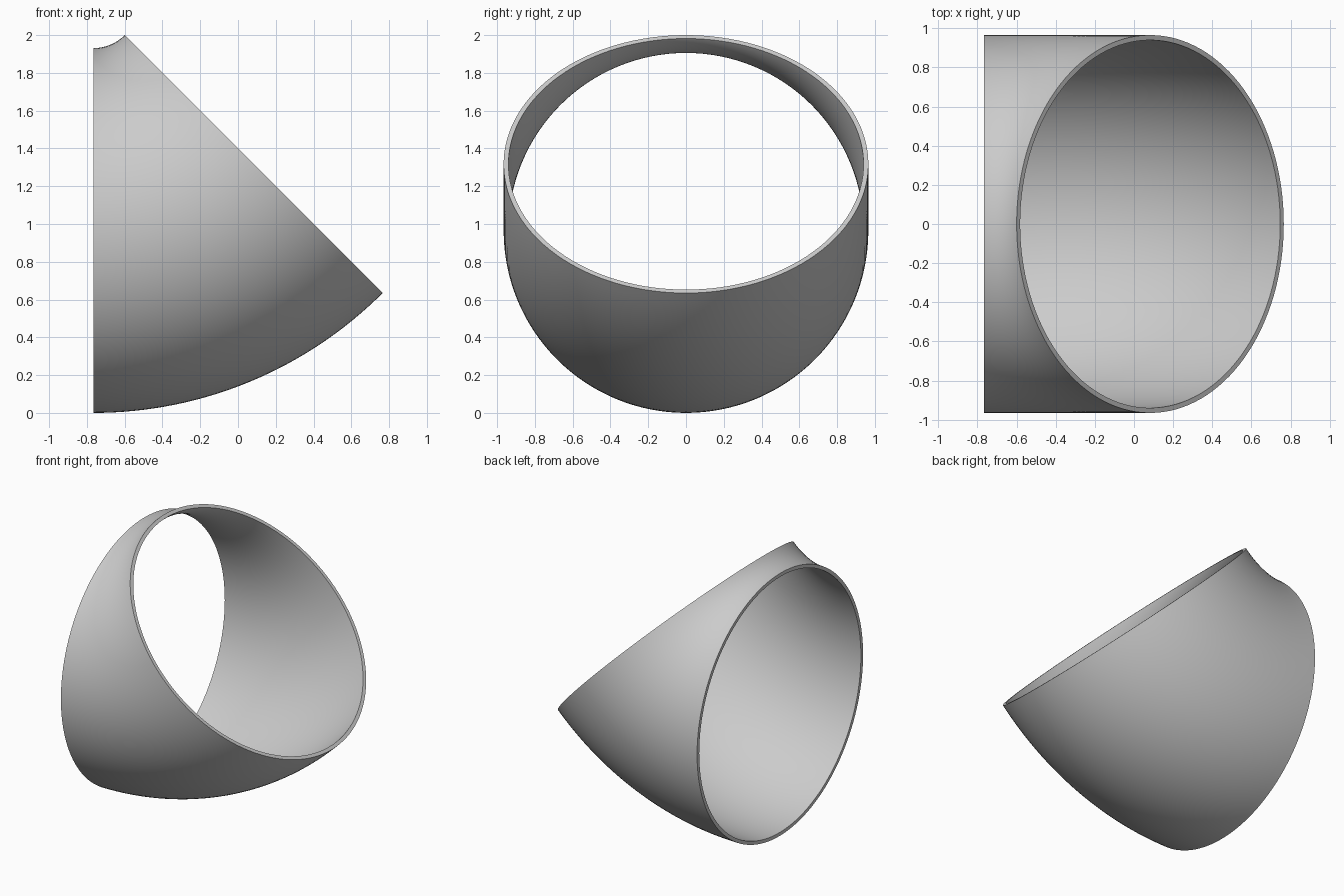
import bpy, bmesh
from math import sin, cos, pi, radians

old = bpy.data.objects.get("Cube")
if old:
    bpy.data.objects.remove(old, do_unlink=True)

BEND, OUTER, INNER = 1.2004, 0.9656, 0.940   # bend radius and pipe radii
START_X, PIVOT_Z = -0.766, 2.166             # axis of the bend
SWEEP, STEPS, SIDES = radians(45), 32, 128

grey = bpy.data.materials.new("plain_grey")
grey.use_nodes = True
colour = (0.6, 0.6, 0.6, 1)
grey.diffuse_color = colour
grey.node_tree.nodes["Principled BSDF"].inputs["Base Color"].default_value = colour


def bend_point(radius, around, along):
    """Point on the pipe surface: around the section, along the bend."""
    reach = BEND + radius * cos(around)
    return (START_X + reach * sin(along), radius * sin(around),
            PIVOT_Z - reach * cos(along))


# Wall strip: out along the outer skin, back along the inner skin
alongs = [SWEEP * i / STEPS for i in range(STEPS + 1)]
path = [(OUTER, a) for a in alongs] + [(INNER, a) for a in reversed(alongs)]

bm = bmesh.new()
strips = []
for s in range(SIDES):
    around = 2 * pi * s / SIDES
    strips.append([bm.verts.new(bend_point(r, around, a)) for r, a in path])

# Join neighbouring strips into a closed tube with two flat rims
for s in range(SIDES):
    here, there = strips[s], strips[(s + 1) % SIDES]
    for i in range(len(path)):
        j = (i + 1) % len(path)
        bm.faces.new((here[i], here[j], there[j], there[i]))
bmesh.ops.recalc_face_normals(bm, faces=bm.faces)

mesh = bpy.data.meshes.new("pipe_elbow")
bm.to_mesh(mesh)
bm.free()
mesh.materials.append(grey)
elbow = bpy.data.objects.new("pipe_elbow", mesh)
bpy.context.collection.objects.link(elbow)

# Smooth skins, crisp rims
bpy.ops.object.select_all(action='DESELECT')
elbow.select_set(True)
bpy.context.view_layer.objects.active = elbow
bpy.ops.object.shade_smooth_by_angle(angle=radians(40))
